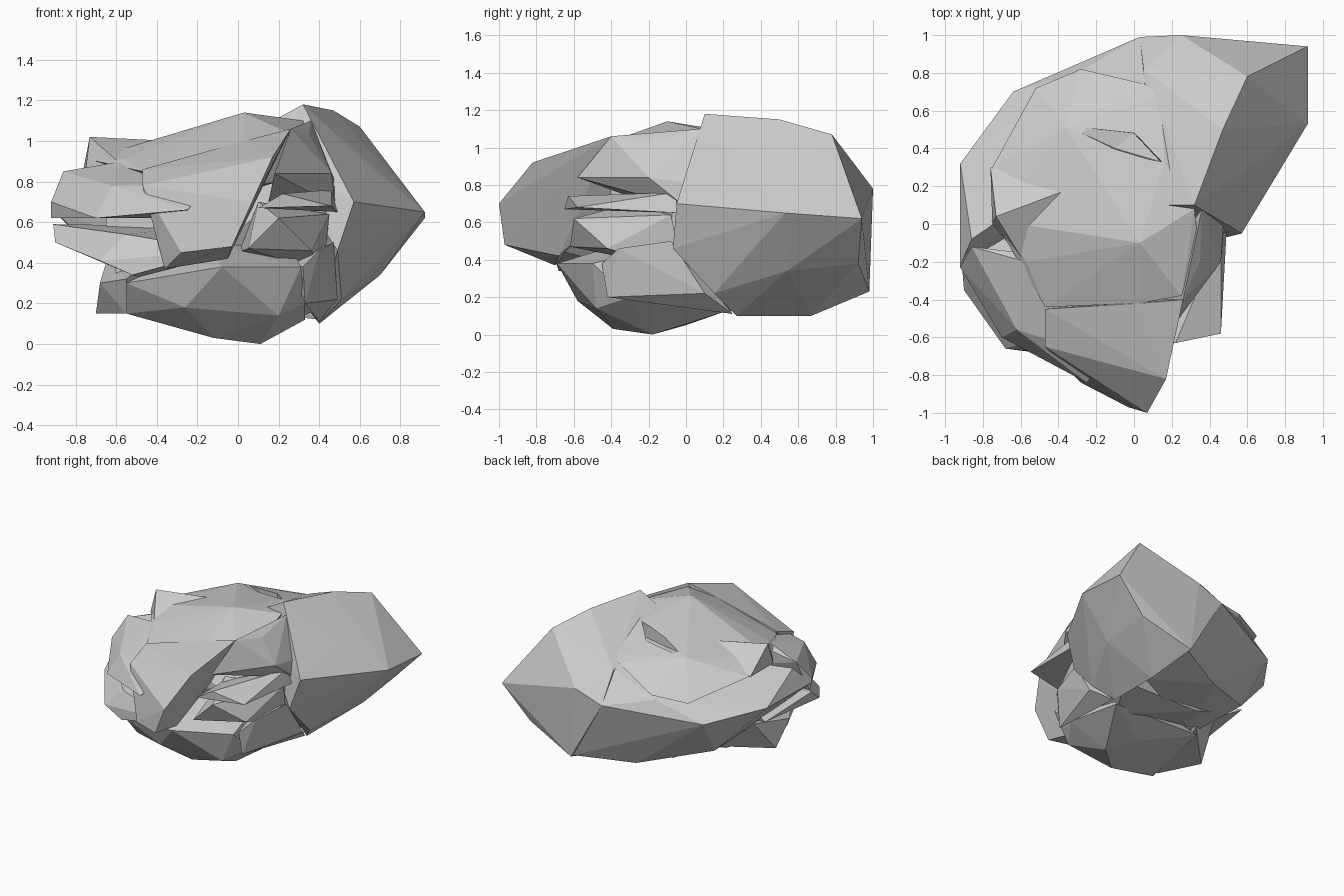
import bpy, bmesh


def facet(name, pts):
    """Low-poly folded mass: the convex skin around a few corner points."""
    bm = bmesh.new()
    for p in pts:
        bm.verts.new(p)
    bmesh.ops.convex_hull(bm, input=bm.verts[:])
    loose = [v for v in bm.verts if not v.link_faces]
    bmesh.ops.delete(bm, geom=loose, context='VERTS')
    bmesh.ops.recalc_face_normals(bm, faces=bm.faces[:])
    me = bpy.data.meshes.new(name)
    bm.to_mesh(me)
    bm.free()
    ob = bpy.data.objects.new(name, me)
    bpy.context.collection.objects.link(ob)
    return ob


def combine(base, others, operation='UNION'):
    """Join or cut overlapping masses, dropping the hidden inside."""
    for p in others:
        p.hide_render = True
        m = base.modifiers.new("combine", 'BOOLEAN')
        m.operation = operation
        m.solver = 'EXACT'
        m.object = p
    deps = bpy.context.evaluated_depsgraph_get()
    base.data = bpy.data.meshes.new_from_object(base.evaluated_get(deps))
    base.modifiers.clear()
    for p in others:
        bpy.data.objects.remove(p)


parts = []

# Large pointed lobe on the right and back
parts.append(facet("outer_lobe", [
    (.32, .10, 1.18), (.47, .50, 1.15), (.60, .78, 1.07), (.64, .30, .88),
    (.92, .53, .65), (.92, .94, .62), (.57, -.05, .70), (.70, .54, .34),
    (.51, .15, .22), (.49, -.07, .46), (.40, .27, .10), (.40, .67, .10),
    (.25, 1.0, .78), (.03, .99, .70), (.30, .98, .23), (.69, .92, .38),
    (.10, .10, 1.06), (.30, .02, .85), (.05, .82, .90)]))

# Rounded shell wrapping the back and left
parts.append(facet("back_shell", [
    (-.92, .32, .68), (-.92, -.22, .67), (-.86, -.08, .82), (-.64, .70, .62),
    (-.30, .80, .76), (.03, .99, .70), (.25, .99, .78), (.30, .95, .23),
    (-.10, .75, .20), (-.58, .48, .32), (-.45, .10, .22), (.40, .60, .12),
    (.10, .80, .92), (-.30, .30, .92)]))

# Folded cap on top, with a raised corner on its left edge
parts.append(facet("top_cap", [
    (-.74, .02, .91), (-.75, .30, .87), (-.52, .72, .76), (-.28, .82, .80),
    (.06, .74, .93), (.14, .68, .96), (.16, .33, 1.07), (.03, -.10, 1.14),
    (-.36, .51, .99), (.03, -.42, 1.00), (.35, -.20, 1.03), (-.57, -.20, .91),
    (-.47, -.44, .85), (.25, -.38, 1.04), (.32, .08, 1.10),
    (-.30, .20, .65), (.20, -.25, .80), (-.35, -.30, .70)]))
parts.append(facet("cap_corner", [
    (-.73, .04, 1.02), (-.75, 0, .86), (-.76, .30, .87), (-.33, .19, 1.0),
    (-.57, -.22, .88), (-.4, .1, .8)]))

# Solid middle that ties the folds together
parts.append(facet("core", [
    (-.60, -.25, .35), (-.60, .30, .35), (.42, -.10, .28), (.42, .40, .18),
    (-.20, .45, .15), (.25, .10, .11), (.44, -.06, .85), (-.65, -.25, .80),
    (-.65, -.25, .50), (.05, -.30, .60), (-.10, -.10, .95)]))

# Rounded bowl underneath
parts.append(facet("bottom_bowl", [
    (.11, -.18, 0), (-.12, -.39, .03), (-.05, 0, .05), (-.55, -.45, .15),
    (-.26, -.58, .18), (.20, -.48, .14), (.33, -.30, .20), (-.08, -.69, .38),
    (-.55, -.58, .30), (.31, -.50, .38), (.33, .20, .12), (-.45, .15, .18),
    (-.15, -.30, .50), (.25, 0, .50)]))

# Front petal, rising from lower left to a hood at upper right
parts.append(facet("front_petal", [
    (.07, -1.0, .70), (.17, -.82, .92), (.26, -.40, 1.06), (-.03, -.97, .48),
    (-.28, -.84, .45), (-.36, -.70, .37), (-.05, -.68, .42), (-.47, -.65, .78),
    (-.47, -.45, .86), (.03, -.42, 1.00), (.05, -.40, .68)]))

# Left leaves, separated by slots
parts.append(facet("left_upper_leaf", [
    (-.92, -.23, .70), (-.86, -.12, .85), (-.92, -.20, .62), (-.70, -.60, .62),
    (-.25, -.84, .66), (-.14, -.71, .78), (-.57, -.20, .90), (-.62, -.56, .78),
    (-.20, -.20, .62), (-.20, -.20, .90)]))
parts.append(facet("left_middle_leaf", [
    (-.90, -.35, .50), (-.91, -.23, .59), (-.68, -.66, .41), (-.52, -.68, .34),
    (-.08, -.72, .46), (-.55, -.62, .54), (-.20, -.10, .58), (-.82, .20, .50),
    (-.40, -.10, .30)]))
parts.append(facet("left_lower_leaf", [
    (-.70, -.10, .15), (-.68, -.30, .30), (-.55, -.40, .15), (-.55, -.50, .32),
    (-.40, .20, .20), (-.65, .10, .40), (-.40, -.10, .45)]))

# Inner leaves in the hollow on the right
parts.append(facet("hollow_core", [
    (.05, -.62, .47), (.20, -.60, .62), (.36, -.42, .46), (.42, -.02, .35),
    (.45, -.08, .64), (.10, -.30, .70), (0, -.20, .45)]))
parts.append(facet("inner_leaf", [
    (.46, -.58, .68), (.10, -.65, .67), (.22, -.63, .74), (.49, -.04, .65),
    (.10, -.30, .67), (.46, -.06, .76)]))
parts.append(facet("hood_leaf", [
    (.26, -.40, 1.06), (.35, -.20, 1.03), (.46, -.20, .84), (.48, .10, .80),
    (.18, -.58, .84), (.15, -.20, .70), (.48, 0, .68), (.36, .08, 1.10)]))
parts.append(facet("right_lower_leaf", [
    (.33, -.42, .20), (.40, -.36, .46), (.47, -.08, .50), (.49, .10, .22),
    (.32, -.45, .38), (.40, .25, .11), (.25, -.20, .40)]))

combine(parts[0], parts[1:])
parts[0].name = "folded_leaf_head"

# Shallow fold pressed into the top
fold = facet("fold_cutter", [
    (-.36, .52, 1.02), (0, .48, .94), (.14, .33, .96), (-.10, .40, .97),
    (-.36, .52, 1.3), (.02, .48, 1.3), (.16, .33, 1.3), (-.10, .38, 1.3)])
combine(parts[0], [fold], 'DIFFERENCE')
